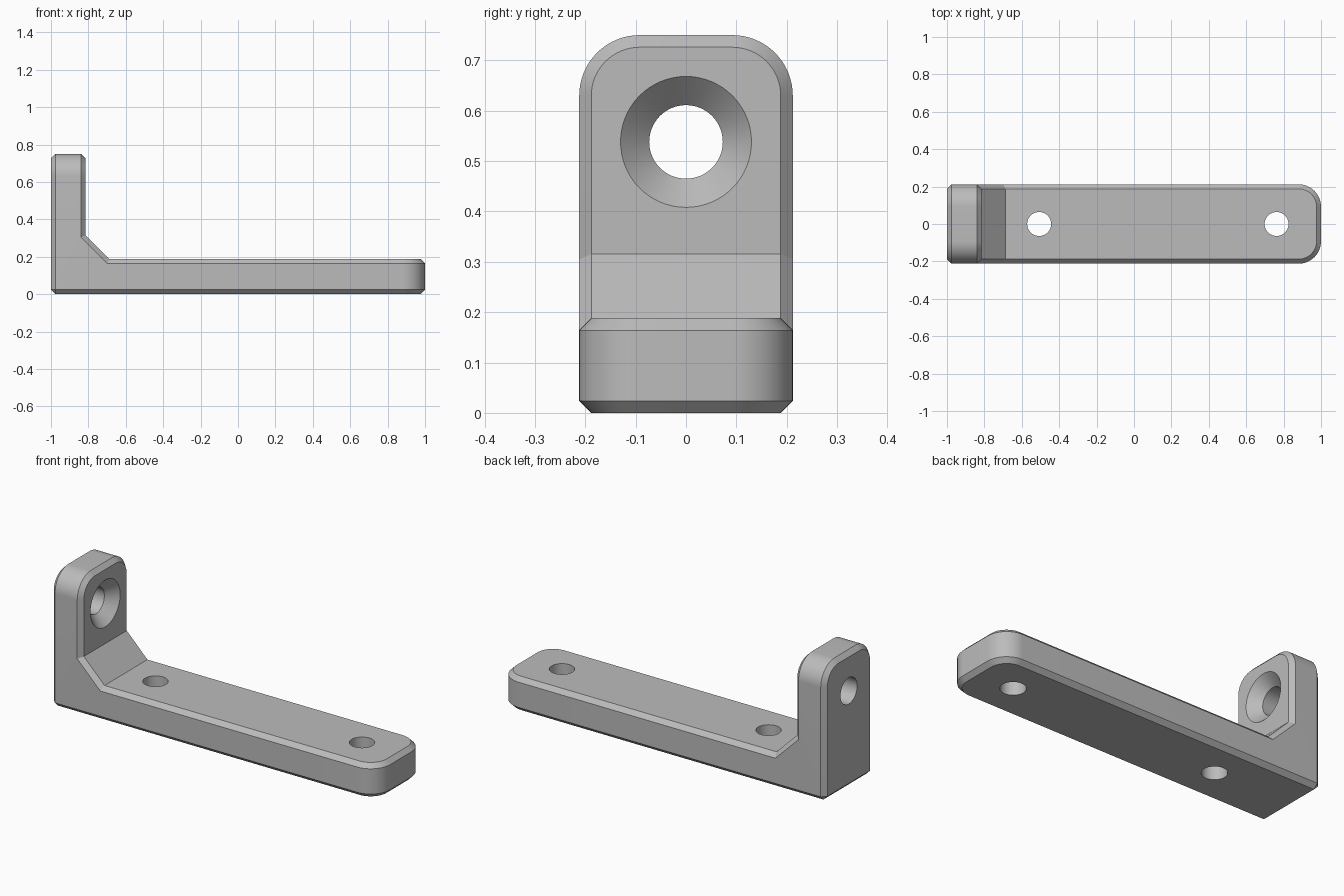
import bpy, bmesh, math
from mathutils import Matrix, Vector

default = bpy.data.objects.get("Cube")
if default:
    bpy.data.objects.remove(default, do_unlink=True)

HALF_W, CHAMFER, RADIUS = 0.212, 0.024, 0.12
BASE_T, TOP, FACE_X = 0.188, 0.75, -0.815

grey = bpy.data.materials.new("plain grey")
grey.use_nodes = True
colour = (0.5, 0.5, 0.5, 1)
grey.diffuse_color = colour
grey.node_tree.nodes["Principled BSDF"].inputs["Base Color"].default_value = colour


def make_object(name, bm):
    mesh = bpy.data.meshes.new(name)
    bmesh.ops.recalc_face_normals(bm, faces=bm.faces)
    bm.to_mesh(mesh)
    bm.free()
    mesh.materials.append(grey)
    obj = bpy.data.objects.new(name, mesh)
    bpy.context.collection.objects.link(obj)
    return obj


def turned_cutter(name, profile, matrix):
    """Revolve (radius, height) points about local z, then place the solid."""
    bm = bmesh.new()
    n = 64
    rings = [[bm.verts.new((r * math.cos(math.tau * i / n), r * math.sin(math.tau * i / n), h))
              for i in range(n)] for r, h in profile]
    for a, b in zip(rings, rings[1:]):
        for i in range(n):
            j = (i + 1) % n
            bm.faces.new((a[i], a[j], b[j], b[i]))
    bm.faces.new(rings[0][::-1])
    bm.faces.new(rings[-1])
    bm.transform(matrix)
    obj = make_object(name, bm)
    obj.hide_render = True
    return obj


# L-shaped side profile with a sloped inner corner, extruded across the width
outline = [(-1, 0), (1, 0), (1, BASE_T), (-0.688, BASE_T),
           (FACE_X, 0.315), (FACE_X, TOP), (-1, TOP)]
bm = bmesh.new()
side = bm.faces.new([bm.verts.new((x, -HALF_W, z)) for x, z in outline])
new = bmesh.ops.extrude_face_region(bm, geom=[side])["geom"]
bmesh.ops.translate(bm, vec=(0, 2 * HALF_W, 0),
                    verts=[v for v in new if isinstance(v, bmesh.types.BMVert)])
bmesh.ops.recalc_face_normals(bm, faces=bm.faces)


def on_end(edge):
    a, b = (v.co for v in edge.verts)
    same_side = abs(a.y - b.y) < 0.001
    return same_side and (min(a.x, b.x) > 0.99 or min(a.z, b.z) > TOP - 0.01)


# Rounded corners at the free ends of both arms
bmesh.ops.bevel(bm, geom=[e for e in bm.edges if on_end(e)], offset=RADIUS,
                offset_type='OFFSET', segments=16, profile=0.5, affect='EDGES')
bmesh.ops.remove_doubles(bm, verts=bm.verts, dist=0.0001)

# Small chamfer on every outer sharp edge
bm.normal_update()
sharp = [e for e in bm.edges if len(e.link_faces) == 2
         and e.calc_face_angle_signed() > math.radians(40)]
bmesh.ops.bevel(bm, geom=sharp, offset=CHAMFER, offset_type='OFFSET',
                segments=1, profile=0.5, affect='EDGES')
bracket = make_object("bracket", bm)

# Two plain holes through the base and one countersunk hole in the upright
cutters = [turned_cutter("base_hole_cutter", [(0.064, -0.1), (0.064, 0.3)],
                         Matrix.Translation((x, 0, 0))) for x in (-0.507, 0.762)]
sink = [(0.073, -0.3), (0.073, -0.057), (0.13, 0), (0.15, 0.02)]
cutters.append(turned_cutter("countersink_cutter", sink,
                             Matrix.Translation(Vector((FACE_X, 0, 0.538)))
                             @ Matrix.Rotation(math.pi / 2, 4, 'Y')))

bpy.context.view_layer.objects.active = bracket
bracket.select_set(True)
for cutter in cutters:
    mod = bracket.modifiers.new("hole", 'BOOLEAN')
    mod.operation, mod.solver, mod.object = 'DIFFERENCE', 'EXACT', cutter
    bpy.ops.object.modifier_apply(modifier=mod.name)
    bpy.data.objects.remove(cutter, do_unlink=True)

bpy.ops.object.shade_smooth_by_angle(angle=math.radians(25))
